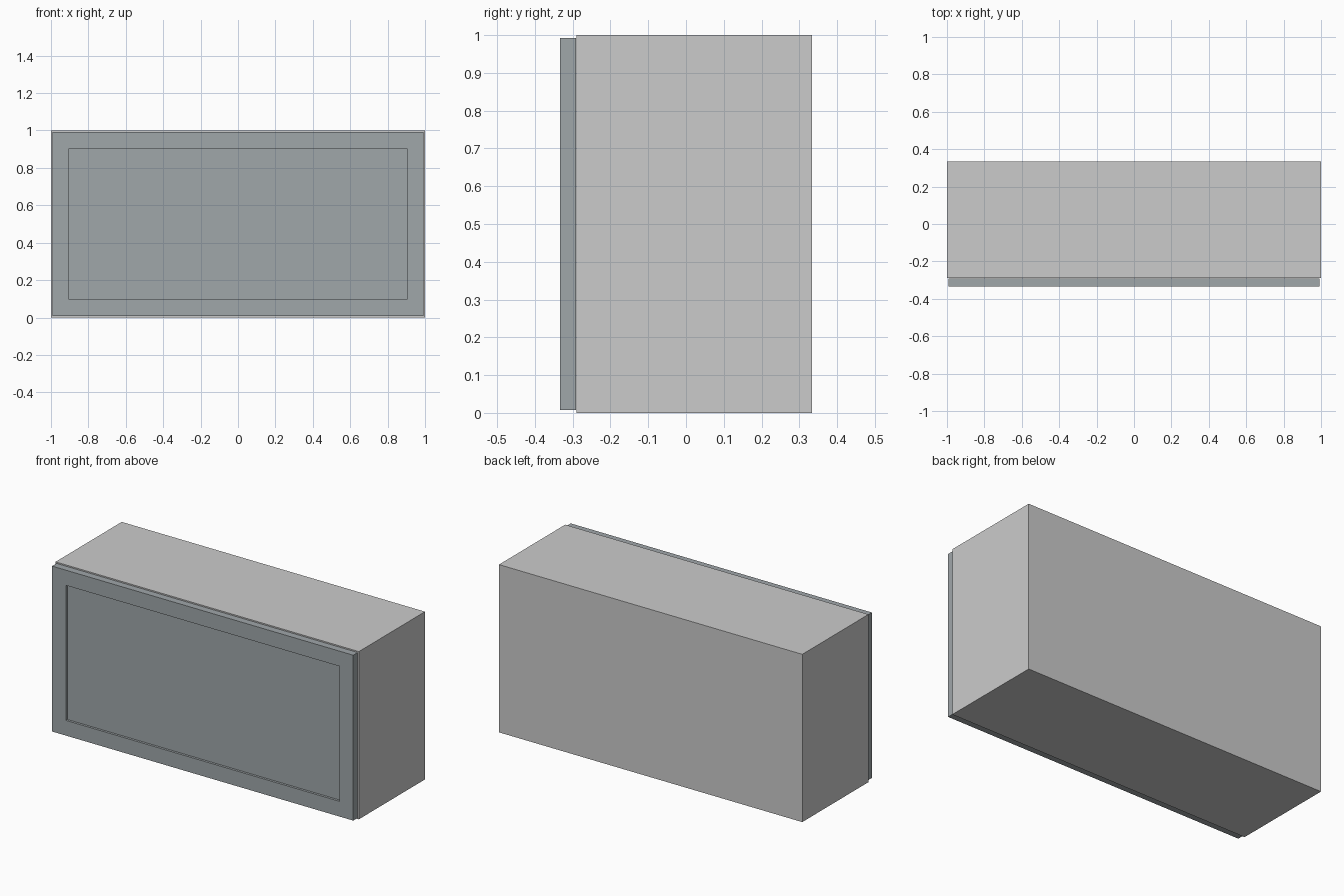
import bpy, bmesh

if "Cube" in bpy.data.objects:
    bpy.data.objects.remove(bpy.data.objects["Cube"])

W, H = 1.0, 1.0            # half width, height
FRONT, BACK = -0.29, 0.333 # carcass depth range
T = 0.04                   # board thickness
BACK_T = 0.02


def box(name, lo, hi):
    bm = bmesh.new()
    bmesh.ops.create_cube(bm, size=1)
    for v in bm.verts:
        v.co = [(a + b) / 2 + c * (b - a) for a, b, c in zip(lo, hi, v.co)]
    me = bpy.data.meshes.new(name)
    bm.to_mesh(me)
    bm.free()
    ob = bpy.data.objects.new(name, me)
    bpy.context.collection.objects.link(ob)
    return ob


# Carcass: full-height sides with the other boards fitted between them
for name, s in (("left_side", -1), ("right_side", 1)):
    x0, x1 = sorted((s * W, s * (W - T)))
    box(name, (x0, FRONT, 0), (x1, BACK, H))
inner = W - T
box("bottom_board", (-inner, FRONT, 0), (inner, BACK, T))
box("top_board", (-inner, FRONT, H - T), (inner, BACK, H))
box("back_board", (-inner, BACK - BACK_T, T), (inner, BACK, H - T))

# Door: slab with a framed, recessed centre panel
door = box("door", (-0.993, -0.333, 0.007), (0.993, FRONT - 0.001, 0.993))
bm = bmesh.new()
bm.from_mesh(door.data)
bm.normal_update()
face = min(bm.faces, key=lambda f: f.calc_center_median().y)
bmesh.ops.inset_region(bm, faces=[face], thickness=0.128)
panel = bmesh.ops.extrude_face_region(bm, geom=[face])["geom"]
if face.is_valid:
    bmesh.ops.delete(bm, geom=[face], context='FACES')
bmesh.ops.translate(bm, vec=(0, 0.014, 0),
                    verts=[g for g in panel if isinstance(g, bmesh.types.BMVert)])
bmesh.ops.recalc_face_normals(bm, faces=bm.faces)
bm.to_mesh(door.data)
bm.free()

# Blue-grey door paint
paint = bpy.data.materials.new("door_paint")
paint.diffuse_color = (0.35, 0.385, 0.40, 1)
paint.use_nodes = True
paint.node_tree.nodes["Principled BSDF"].inputs["Base Color"].default_value = paint.diffuse_color
door.data.materials.append(paint)
